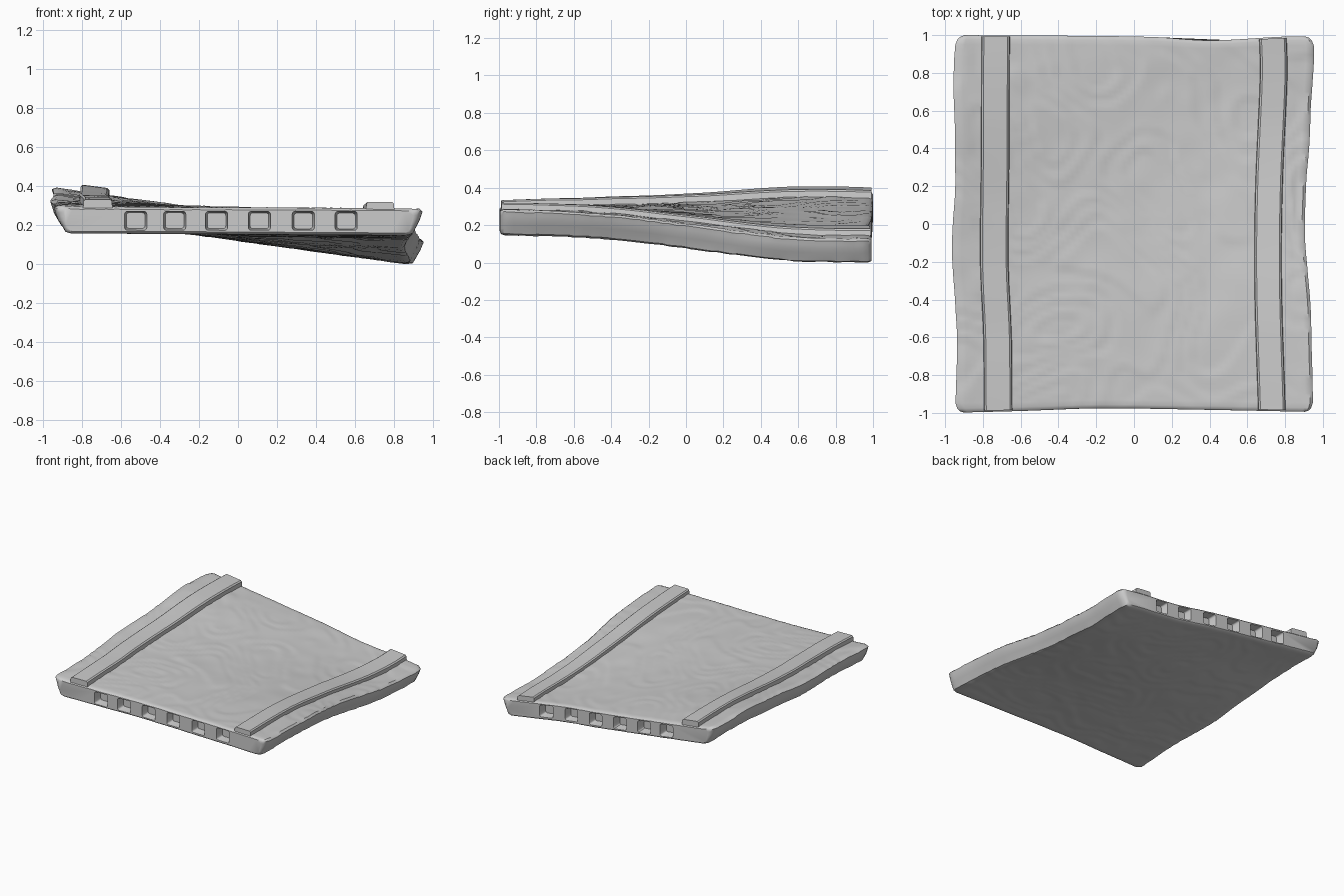
import bpy, bmesh, math
from mathutils import Vector, noise

if "Cube" in bpy.data.objects:
    bpy.data.objects.remove(bpy.data.objects["Cube"])


def curve(t, pts):
    """Smooth interpolation through (t, value) points."""
    for (a, va), (b, vb) in zip(pts, pts[1:]):
        if t <= b:
            break
    i = pts.index((a, va))
    pa, pb = pts[max(i - 1, 0)], pts[min(i + 2, len(pts) - 1)]
    ma = (vb - pa[1]) / (b - pa[0])
    mb = (pb[1] - va) / (pb[0] - a)
    h = b - a
    u = min(max((t - a) / h, 0), 1)
    return ((2*u**3 - 3*u*u + 1) * va + (u**3 - 2*u*u + u) * h * ma
            + (3*u*u - 2*u**3) * vb + (u**3 - u*u) * h * mb)


# Height change along the length, at the left kerb and at the right edge
LIFT_L = [(-1, 0), (-.7, .01), (-.2, .024), (0, .032), (.3, .05), (.6, .068), (1, .06)]
LIFT_R = [(-1, 0), (-.6, -.012), (-.3, -.035), (0, -.073), (.3, -.113), (.6, -.145), (1, -.15)]
# Sideways waviness of the outer edges and of the kerbs
EDGE_L = [(-1, .005), (-.6, .015), (-.25, -.01), (.3, 0), (.65, -.005), (1, .008)]
EDGE_R = [(-1, 0), (-.4, -.02), (0, -.042), (.4, -.022), (.7, -.004), (1, 0)]
KERB_L = [(-1, .008), (-.6, .005), (-.2, -.012), (.3, -.008), (1, -.005)]
KERB_R = [(-1, 0), (-.3, -.02), (.2, -.015), (.8, .01), (1, .005)]
# Bowing of the two ends
BOW_FRONT = [(-1, 0), (-.6, .01), (-.2, .024), (.3, .018), (1, .004)]
BOW_BACK = [(-1, 0), (-.4, -.003), (.1, -.01), (.4, -.028), (.8, -.008), (1, -.008)]


def rock(x, y, seed):
    """Chipped stone relief: broad lumps, soft ledges and fine dents."""
    p = Vector((x, y, seed))
    broad = noise.noise(p * 1.7)
    wob = noise.noise(p * 2.6 + Vector((7, 3, 1)))
    v = (wob + .3 * x + .4 * y) * 4
    f = v - math.floor(v)
    ledge = f if f < .85 else (1 - f) * .85 / .15
    return .004 * broad + .006 * (ledge - .45) + .003 * noise.noise(p * 7)


def warp(obj, kerb=None):
    for v in obj.data.vertices:
        x, y, z = v.co
        end = max(0, (abs(y) - .88) / .12)
        fade = 1 - .7 * min(end, 1)
        t = (x + .73) / 1.61
        lift = curve(y, LIFT_L) * (1 - t) + curve(y, LIFT_R) * t
        if kerb:
            dx = curve(y, kerb)
            dz = .003 * noise.noise(Vector((x, y * 4, 2)))
        else:
            w = min(max((abs(x) - .82) / .08, 0), 1)
            dx = w * (curve(y, EDGE_L if x < 0 else EDGE_R)
                      + .008 * fade * noise.noise(Vector((x * 2, y * 4, z * 5))))
            dz = 0
            if z > .28:
                dz = rock(x, y, 1.3) * fade
            elif z < .185:
                dz = rock(x, y, 8.7) * fade * .9
        dy = curve(x, BOW_FRONT) * max(0, -y) ** 6 if y < 0 else curve(x, BOW_BACK) * y ** 6
        v.co = (x + dx, y + dy, z + lift + dz)


def sweep(name, profile, step, yend=1.0, pinch=.85):
    """Extrude an (x, z) outline along y with softened ends."""
    loop = []
    for (ax, az), (bx, bz) in zip(profile, profile[1:] + profile[:1]):
        n = max(1, round(math.hypot(bx - ax, bz - az) / step))
        loop += [(ax + (bx - ax) * i / n, az + (bz - az) * i / n) for i in range(n)]
    zs = [p[1] for p in profile]
    zmid = (min(zs) + max(zs)) / 2
    m = 76
    stations = [(-1, .045, .012), (-.993, .025, .005), (-.978, .01, 0)]
    stations += [(-.95 + 1.9 * i / m, 0, 0) for i in range(m + 1)]
    stations += [(-y, a, b) for y, a, b in reversed(stations[:3])]
    bm = bmesh.new()
    rings = []
    for y, px, pz in stations:
        ring = []
        for x, z in loop:
            k = max(0, (abs(x) - pinch) / (.95 - pinch))
            nx = x - math.copysign(px * min(k, 1), x)
            nz = z - math.copysign(pz, z - zmid) if abs(z - zmid) > .05 else z
            ring.append(bm.verts.new((nx, y * yend, nz)))
        rings.append(ring)
    n = len(loop)
    for r, s in zip(rings, rings[1:]):
        for i in range(n):
            bm.faces.new((r[i], r[(i + 1) % n], s[(i + 1) % n], s[i]))
    bm.faces.new(rings[0])
    bm.faces.new(rings[-1])
    bmesh.ops.recalc_face_normals(bm, faces=bm.faces)
    return link(name, bm)


def link(name, bm):
    me = bpy.data.meshes.new(name)
    bm.to_mesh(me)
    bm.free()
    ob = bpy.data.objects.new(name, me)
    bpy.context.collection.objects.link(ob)
    return ob


# Slab with sloping, rounded flanks
slab = sweep("stone_slab", [(-.86, .167), (.86, .157), (.895, .166), (.935, .24), (.95, .282),
                            (.935, .294), (.80, .297), (-.80, .303), (-.925, .306),
                            (-.95, .295), (-.93, .235), (-.895, .176)], .025)

# Beam sockets in both ends, cut with tapered blocks
bm = bmesh.new()
for side in (-1, 1):
    for x in (-.525, -.325, -.11, .11, .335, .555):
        r = bmesh.ops.create_cube(bm, size=1)
        for v in r["verts"]:
            inner = v.co.y * side < 0
            k = .78 if inner else 1.0
            v.co = Vector((x + v.co.x * .122 * k,
                           side * (.93 if inner else 1.03),
                           .232 + v.co.z * .104 * k))
        edges = {e for v in r["verts"] for e in v.link_edges
                 if (e.verts[0].co.y - e.verts[1].co.y) ** 2 > .001}
        bmesh.ops.bevel(bm, geom=list(edges), offset=.014, segments=3,
                        profile=.5, affect='EDGES')
bmesh.ops.recalc_face_normals(bm, faces=bm.faces)
cutter = link("socket_cutter", bm)
cutter.hide_render = True
mod = slab.modifiers.new("sockets", 'BOOLEAN')
mod.operation, mod.solver, mod.object = 'DIFFERENCE', 'EXACT', cutter
bpy.context.view_layer.objects.active = slab
bpy.ops.object.modifier_apply(modifier=mod.name)
bpy.data.objects.remove(cutter)
warp(slab)


# Raised kerbs along the two long sides
def kerb(name, x0, x1, top, waves):
    ob = sweep(name, [(x0 - .006, .26), (x1 + .006, .26), (x1, top - .008), (x1 - .01, top),
                      (x0 + .01, top), (x0, top - .008)], .05, .993)
    warp(ob, waves)
    return ob


kerbs = [kerb("left_kerb", -.80, -.655, .342, KERB_L),
         kerb("right_kerb", .66, .80, .33, KERB_R)]

# Rest on the ground and shade
parts = [slab] + kerbs
low = min(v.co.z for o in parts for v in o.data.vertices)
for o in parts:
    for v in o.data.vertices:
        v.co.z -= low
    o.select_set(True)
bpy.ops.object.shade_smooth_by_angle(angle=math.radians(35))
